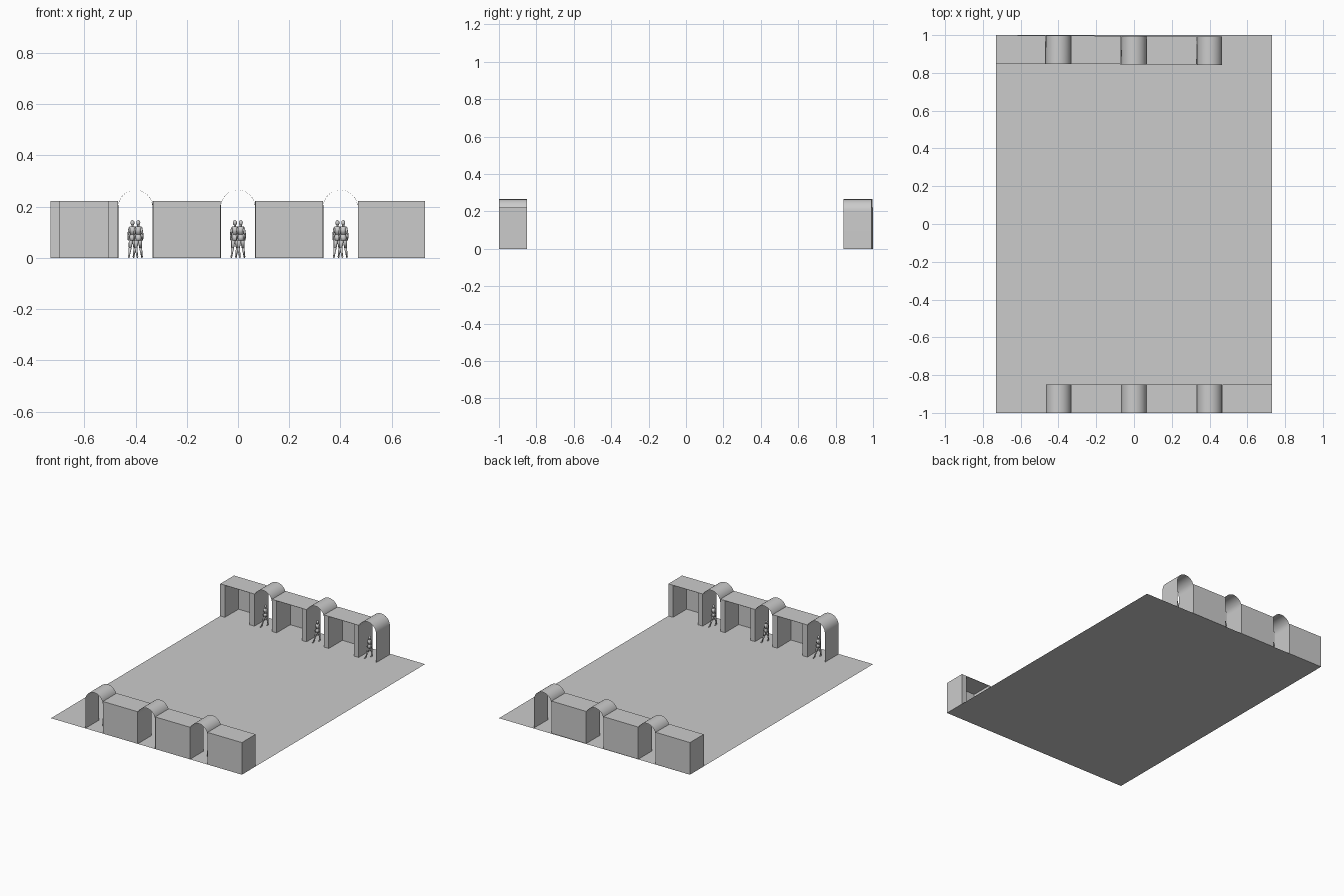
import bpy, bmesh, math
from mathutils import Matrix, Vector

old = bpy.data.objects.get("Cube")
if old:
    bpy.data.objects.remove(old, do_unlink=True)

GREY = (0.6, 0.6, 0.6, 1.0)
mat = bpy.data.materials.new("plain grey")
mat.use_nodes = True
mat.diffuse_color = GREY
mat.node_tree.nodes["Principled BSDF"].inputs["Base Color"].default_value = GREY

HALF_X, HALF_Y = 0.73, 1.0
PITCH, RADIUS, SPRING = 0.4, 0.067, 0.198
DEPTH, TOP, WALL, SHEET = 0.15, 0.222, 0.036, 0.002


def finish(bm, name, matrix, smooth=False):
    mesh = bpy.data.meshes.new(name)
    bm.to_mesh(mesh)
    bm.free()
    mesh.materials.append(mat)
    obj = bpy.data.objects.new(name, mesh)
    bpy.context.collection.objects.link(obj)
    obj.matrix_world = matrix
    if smooth:
        for p in mesh.polygons:
            p.use_smooth = True
    return obj


def add_box(bm, lo, hi):
    lo, hi = Vector(lo), Vector(hi)
    size = hi - lo
    m = Matrix.Translation((lo + hi) / 2) @ Matrix.Diagonal((*size, 1))
    bmesh.ops.create_cube(bm, size=1, matrix=m)


def add_limb(bm, a, b, r1, r2):
    a, b = Vector(a), Vector(b)
    d = b - a
    m = Matrix.Translation((a + b) / 2) @ d.to_track_quat("Z", "Y").to_matrix().to_4x4()
    bmesh.ops.create_cone(bm, cap_ends=True, segments=8, radius1=r1, radius2=r2,
                          depth=d.length, matrix=m)


def booth(name, x0, x1, matrix):
    # Thick side walls, thin roof and outer wall, open towards the yard
    bm = bmesh.new()
    y0, y1 = -HALF_Y, -HALF_Y + DEPTH
    add_box(bm, (x0, y0, 0), (x0 + WALL, y1, TOP))
    add_box(bm, (x1 - WALL, y0, 0), (x1, y1, TOP))
    add_box(bm, (x0 + WALL, y0, 0), (x1 - WALL, y0 + SHEET, TOP))
    add_box(bm, (x0 + WALL, y0 + SHEET, TOP - SHEET), (x1 - WALL, y1, TOP))
    finish(bm, name, matrix)


def archway(name, x, matrix):
    # Thin barrel-vaulted passage swept along y
    steps = 24
    profile = [(x + RADIUS, 0)]
    for i in range(steps + 1):
        a = math.pi * i / steps
        profile.append((x + RADIUS * math.cos(a), SPRING + RADIUS * math.sin(a)))
    profile.append((x - RADIUS, 0))
    bm = bmesh.new()
    rows = [[bm.verts.new((px, y, pz)) for px, pz in profile]
            for y in (-HALF_Y, -HALF_Y + DEPTH)]
    for i in range(len(profile) - 1):
        bm.faces.new((rows[0][i], rows[0][i + 1], rows[1][i + 1], rows[1][i])).normal_flip()
    finish(bm, name, matrix, smooth=True)


def person(name, x, y, matrix):
    # Walking figure with one leg and one arm swung out
    bm = bmesh.new()
    head = Matrix.Translation((0, 0, 0.137)) @ Matrix.Diagonal((0.8, 0.9, 1.1, 1))
    bmesh.ops.create_icosphere(bm, subdivisions=2, radius=0.01, matrix=head)
    add_limb(bm, (0, 0, 0.118), (0, 0, 0.132), 0.005, 0.004)
    add_limb(bm, (0, 0, 0.068), (0, 0, 0.092), 0.014, 0.010)
    add_limb(bm, (0, 0, 0.092), (0, 0, 0.122), 0.010, 0.012)
    for side, swing in ((1, 1), (-1, -1)):
        hip = (side * 0.006, 0, 0.074)
        knee = (side * 0.009, swing * 0.010, 0.04)
        foot = (side * 0.009 + 0.005, swing * 0.022, 0.005)
        add_limb(bm, hip, knee, 0.009, 0.006)
        add_limb(bm, knee, foot, 0.006, 0.003)
        add_limb(bm, foot, (foot[0], foot[1] + 0.013, 0.003), 0.004, 0.003)
        shoulder = (side * 0.011, 0, 0.117)
        elbow = (side * 0.016, -swing * 0.006, 0.092)
        hand = (side * 0.016, swing * -0.002 + 0.008, 0.07)
        add_limb(bm, shoulder, elbow, 0.005, 0.004)
        add_limb(bm, elbow, hand, 0.004, 0.003)
    finish(bm, name, matrix @ Matrix.Translation((x, y, 0)), smooth=True)


# Flat yard
bm = bmesh.new()
bmesh.ops.create_grid(bm, x_segments=1, y_segments=1, size=1,
                      matrix=Matrix.Diagonal((HALF_X, HALF_Y, 1, 1)))
finish(bm, "ground", Matrix.Identity(4))

# Back row is the front row turned round, very slightly skewed about its corner
corner = Matrix.Translation((-HALF_X, HALF_Y, 0))
skew = corner @ Matrix.Rotation(-0.0065, 4, "Z") @ corner.inverted()
placements = {"front": Matrix.Identity(4),
              "back": skew @ Matrix.Rotation(math.pi, 4, "Z")}

for row, matrix in placements.items():
    for i in range(3):
        x = (i - 1) * PITCH
        archway(f"{row}_archway_{i + 1}", x, matrix)
        booth(f"{row}_booth_{i + 1}", x + RADIUS + 0.0005,
              min(x + PITCH - RADIUS - 0.0005, HALF_X), matrix)
        person(f"{row}_person_{i + 1}", x + 0.011, -0.89, matrix)
